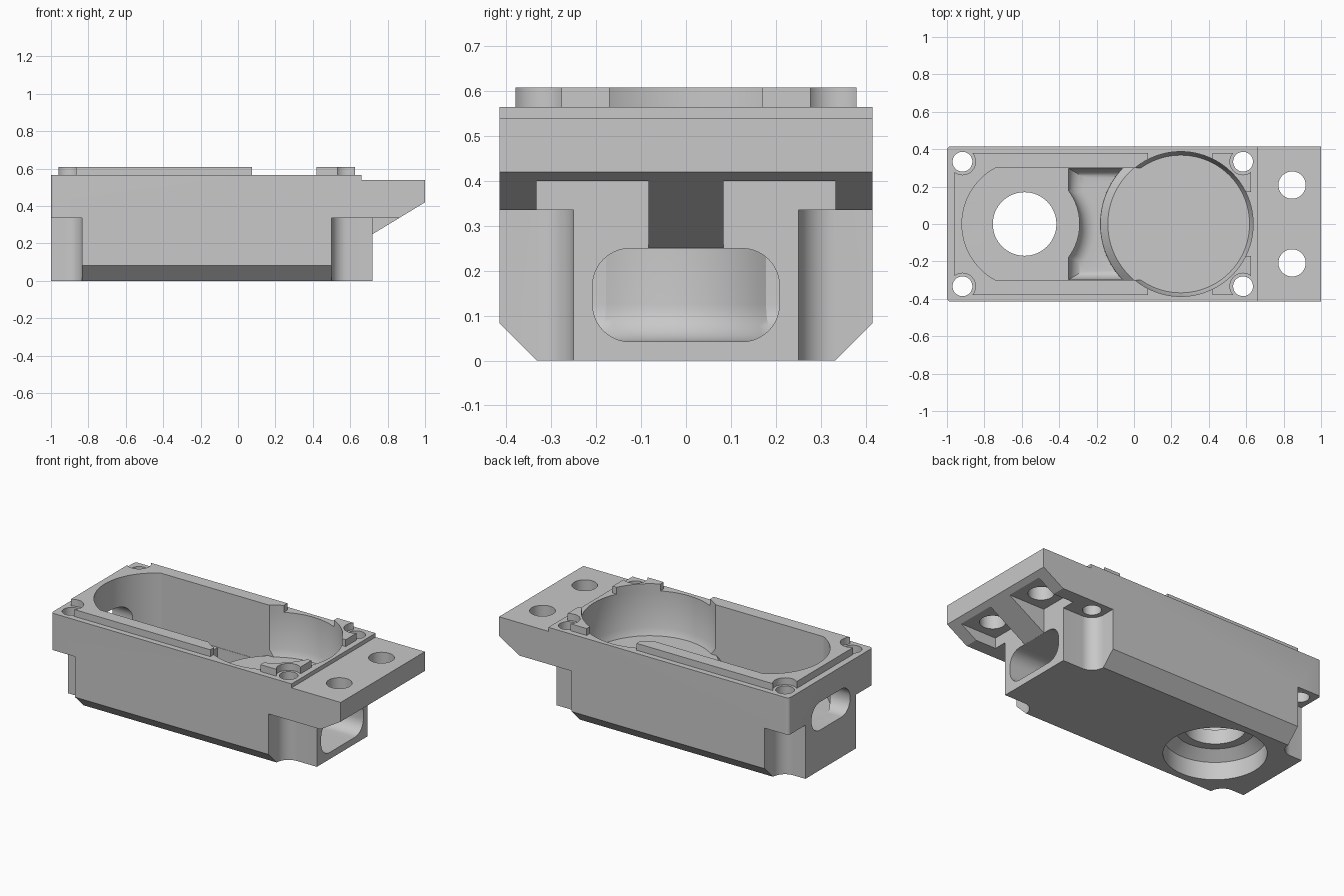
import bpy, bmesh, math

if "Cube" in bpy.data.objects:
    bpy.data.objects.remove(bpy.data.objects["Cube"])

grey = bpy.data.materials.new("satin_grey")
grey.diffuse_color = (0.58, 0.58, 0.58, 1)
grey.use_nodes = True
grey.node_tree.nodes["Principled BSDF"].inputs["Base Color"].default_value = grey.diffuse_color
cutters = []


def loft(name, rings):
    """Solid from a stack of matching closed rings of 3D points."""
    bm = bmesh.new()
    vs = [[bm.verts.new(p) for p in r] for r in rings]
    n = len(vs[0])
    for a, b in zip(vs, vs[1:]):
        for i in range(n):
            j = (i + 1) % n
            bm.faces.new((a[i], a[j], b[j], b[i]))
    bm.faces.new(vs[0])
    bm.faces.new(vs[-1])
    bmesh.ops.recalc_face_normals(bm, faces=bm.faces)
    me = bpy.data.meshes.new(name)
    bm.to_mesh(me)
    bm.free()
    me.materials.append(grey)
    ob = bpy.data.objects.new(name, me)
    bpy.context.collection.objects.link(ob)
    return ob


def prism(name, pts, lo, hi, axis="z"):
    place = {"x": lambda u, v, w: (w, u, v),
             "y": lambda u, v, w: (u, w, v),
             "z": lambda u, v, w: (u, v, w)}[axis]
    return loft(name, [[place(u, v, w) for u, v in pts] for w in (lo, hi)])


def helper(ob):
    ob.hide_render = True
    cutters.append(ob)
    return ob


def cutter(*args):
    return helper(prism(*args))


def stack(name, *levels):
    """Cutter lofted through (outline, z) levels."""
    return helper(loft(name, [[(x, y, z) for x, y in pts] for pts, z in levels]))


def arc(cx, cy, r, a0, a1, n):
    return [(cx + r * math.cos(a0 + (a1 - a0) * i / n),
             cy + r * math.sin(a0 + (a1 - a0) * i / n)) for i in range(n + 1)]


def circle(cx, cy, r, n=64):
    return arc(cx, cy, r, 0, 2 * math.pi, n)[:-1]


def rect(x0, x1, y0, y1):
    return [(x0, y0), (x1, y0), (x1, y1), (x0, y1)]


def round_rect(hw, z0, z1, r):
    pts = []
    for k, (x, z) in enumerate([(hw - r, z1 - r), (r - hw, z1 - r), (r - hw, z0 + r), (hw - r, z0 + r)]):
        pts += arc(x, z, r, k * math.pi / 2, (k + 1) * math.pi / 2, 10)
    return pts


def cut(ob, tools):
    for t in tools:
        m = ob.modifiers.new("cut", "BOOLEAN")
        m.operation = "DIFFERENCE"
        m.solver = "EXACT"
        m.object = t
    bpy.ops.object.select_all(action="DESELECT")
    bpy.context.view_layer.objects.active = ob
    ob.select_set(True)
    for m in list(ob.modifiers):
        bpy.ops.object.modifier_apply(modifier=m.name)
    bpy.ops.object.shade_smooth_by_angle(angle=math.radians(30))


BORE_X, BORE_R = 0.25, 0.387      # round seat
PORT_X = -0.585                   # round port in the floor
FLOOR, SEAT = 0.25, 0.292         # chamber floor and seat floor heights
PI = math.pi

# housing body with the stepped flange and its sloping underside
body = prism("housing_body", [(-1, 0), (0.72, 0), (0.72, 0.25), (1, 0.42), (1, 0.54),
                              (0.66, 0.54), (0.66, 0.565), (-1, 0.565)], -0.415, 0.415, "y")

# long bottom chamfers, bolt clearances, bolt holes and flange pockets, both sides
outer, notches = [], []
for s in (-1, 1):
    outer.append(cutter("chamfer_cutter", [(s * 0.315, -0.0167), (s * 0.433, 0.1), (s * 0.5, 0.1),
                                           (s * 0.5, -0.0167)], -1.1, 0.8, "x"))
    # small rounding of the left upright edges
    round_edge = [(-0.98 - 0.0202 * math.cos(t), s * (0.395 + 0.0202 * math.sin(t)))
                  for t in [i * PI / 12 for i in range(7)]]
    outer.append(cutter("edge_round_cutter", round_edge + [(-0.98, s * 0.5), (-1.1, s * 0.5),
                                                           (-1.1, s * 0.395)], -0.1, 0.8))
    for cx, d in ((-0.917, -1), (0.583, 1)):
        corner = [(cx - d * 0.083, s * 0.6)]
        corner += [(cx - d * 0.083 * math.cos(t), s * (0.333 - 0.083 * math.sin(t)))
                   for t in [i * PI / 24 for i in range(13)]]
        corner += [(cx + d * 0.6, s * 0.25), (cx + d * 0.6, s * 0.6)]
        outer.append(cutter("clearance_cutter", corner, -0.1, 0.335))
        outer.append(cutter("bolt_hole_cutter", circle(cx, s * 0.333, 0.053, 32), -0.2, 0.8))
        notches.append(cutter("lip_notch_cutter", circle(cx, s * 0.333, 0.07, 32), 0.5, 0.8))
    y0, y1 = sorted((s * 0.083, s * 0.333))
    outer.append(cutter("flange_pocket_cutter", rect(0.72, 1.1, y0, y1), -0.15, 0.40))
    outer.append(cutter("flange_hole_cutter", circle(0.845, s * 0.208, 0.073, 40), 0.2, 0.8))

# open chamber with a rounded end; its floor meets the seat at a sloping skirt
end = arc(-0.58, 0, 0.34, PI - math.asin(0.3 / 0.34), PI + math.asin(0.3 / 0.34), 28)


def chamber_outline(r):
    b = math.asin(0.3 / r)
    return end + arc(BORE_X, 0, r, PI + b, PI - b, 28)


lower = stack("chamber_floor_cutter", (chamber_outline(0.43), FLOOR), (chamber_outline(0.39), SEAT),
              (chamber_outline(0.39), 0.33))
upper = cutter("chamber_cutter", end + [(0.2, -0.3), (0.2, 0.3)], SEAT, 0.8)

# round seat, narrowing at its base
seat = stack("seat_cutter", (circle(BORE_X, 0, 0.368, 96), SEAT), (circle(BORE_X, 0, BORE_R, 96), 0.335),
             (circle(BORE_X, 0, BORE_R, 96), 0.8))

# round port, counterbored from below with a coned shoulder
port = [cutter("port_cutter", circle(PORT_X, 0, 0.17), -0.1, 0.35),
        stack("counterbore_cutter", (circle(PORT_X, 0, 0.288), -0.1), (circle(PORT_X, 0, 0.288), 0.11),
              (circle(PORT_X, 0, 0.225), 0.16))]

# end windows: a high one on the left, a low channel on the right
windows = [cutter("left_window_cutter", round_rect(0.19, 0.25, 0.425, 0.083), -1.1, -0.75, "x"),
           cutter("right_channel_cutter", round_rect(0.208, 0.042, 0.2495, 0.083), -0.2, 0.9, "x")]


# well joining channel and chamber, with a filleted floor
def well_ring(d, z):
    t = math.acos((0.235 + d) / (0.295 + d))
    y = 0.298 - 0.6 * d
    u = math.asin(y / 0.432)
    pts = arc(PORT_X, 0, 0.295 + d, -t, t, 16) + [(-0.35 + d, y)]
    pts += arc(BORE_X, 0, 0.432, PI - u, PI + u, 16) + [(-0.35 + d, -y)]
    return [(px, py, z) for px, py in pts]


steps = [i * PI / 16 for i in range(9)]
well = helper(loft("well_cutter", [well_ring(0.083 * (1 - math.sin(t)), 0.042 + 0.083 * (1 - math.cos(t)))
                                   for t in steps] + [well_ring(0, 0.28)]))

cut(body, outer + [lower, upper, seat] + port + windows + [well])

# raised sealing lip around the chamber, and two short pads by the seat
lip_cuts = [upper, seat] + notches
cut(prism("sealing_lip", rect(-0.96, 0.075, -0.38, 0.38), 0.565, 0.608), lip_cuts)
for side, y0, y1 in (("front", -0.38, -0.17), ("back", 0.17, 0.38)):
    cut(prism(side + "_lip_pad", rect(0.42, 0.625, y0, y1), 0.565, 0.608), lip_cuts)

for c in cutters:
    bpy.data.objects.remove(c, do_unlink=True)
